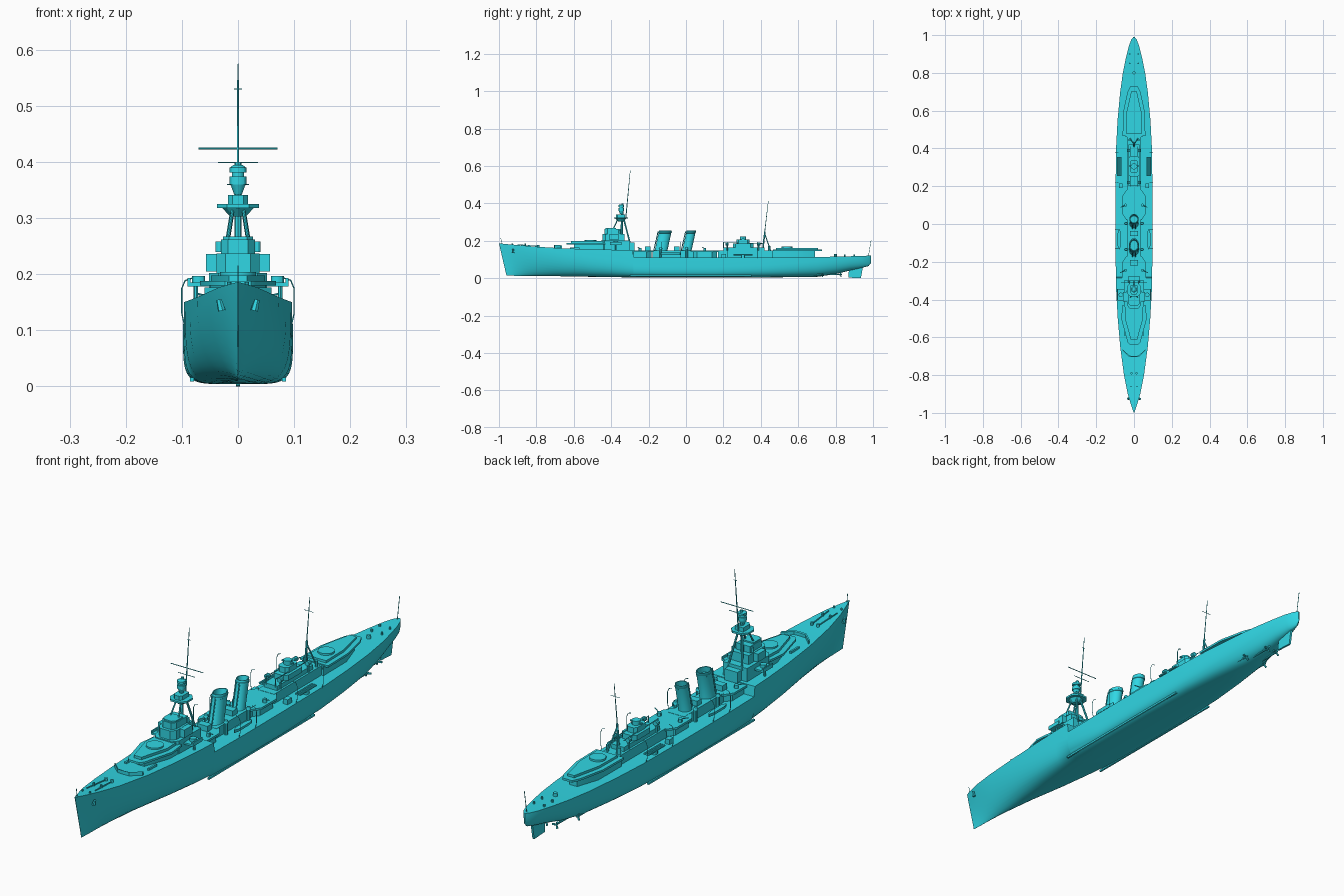
import bpy, bmesh, math
from mathutils import Vector

mat = bpy.data.materials.new("hull_paint")
mat.diffuse_color = (0.03, 0.68, 0.78, 1)


def add(name, verts, faces):
    me = bpy.data.meshes.new(name)
    me.from_pydata([tuple(v) for v in verts], [], faces)
    bm = bmesh.new()
    bm.from_mesh(me)
    bmesh.ops.recalc_face_normals(bm, faces=bm.faces)
    bm.to_mesh(me)
    bm.free()
    ob = bpy.data.objects.new(name, me)
    me.materials.append(mat)
    bpy.context.collection.objects.link(ob)
    return ob


def loft(name, rings):
    n = len(rings[0])
    faces = [(i * n + j, i * n + (j + 1) % n, (i + 1) * n + (j + 1) % n, (i + 1) * n + j)
             for i in range(len(rings) - 1) for j in range(n)]
    faces += [tuple(range(n)), tuple(range((len(rings) - 1) * n, len(rings) * n))]
    return add(name, [v for r in rings for v in r], faces)


def prism(name, half, z0, z1):
    """Symmetric plan outline (x >= 0 half given) extruded from z0 to z1."""
    pts = half + [(-x, y) for x, y in reversed(half) if x > 0]
    return loft(name, [[(x, y, z) for x, y in pts] for z in (z0, z1)])


def box(name, x0, x1, y0, y1, z0, z1, mirror=False):
    for s in ((1, -1) if mirror else (1,)):
        loft(name, [[(s * x0, y0, z), (s * x1, y0, z), (s * x1, y1, z), (s * x0, y1, z)] for z in (z0, z1)])


def block(name, w, y0, y1, z0, z1):
    box(name, -w, w, y0, y1, z0, z1)


def rod(name, a, b, r, r2=None, n=8):
    a, b = Vector(a), Vector(b)
    d = (b - a).normalized()
    u = d.orthogonal().normalized()
    v = d.cross(u)
    ang = [2 * math.pi * i / n for i in range(n)]
    return loft(name, [[p + (u * math.cos(t) + v * math.sin(t)) * q for t in ang]
                       for p, q in ((a, r), (b, r if r2 is None else r2))])


def drum(name, x, y, z0, z1, r, r2=None, n=12):
    return rod(name, (x, y, z0), (x, y, z1), r, r2, n)


# Hull: y, half beam, deck height, keel height, section fullness
stations = [(-1, .001, .186, .014, 1.2), (-.96, .015, .182, .013, 1.25), (-.9, .033, .177, .012, 1.4),
            (-.8, .053, .168, .011, 1.7), (-.65, .073, .159, .01, 2.3), (-.5, .086, .154, .007, 3.2),
            (-.36, .094, .151, .005, 4.2), (-.285, .096, .15, .004, 4.8), (-.28, .096, .112, .004, 4.8),
            (-.1, .098, .111, .004, 5.5), (.15, .098, .111, .004, 5.5), (.4, .095, .111, .004, 4.5),
            (.55, .087, .112, .005, 3.6), (.7, .073, .113, .007, 2.8), (.8, .059, .115, .022, 2.5),
            (.88, .043, .117, .042, 2.3), (.94, .028, .119, .055, 2.2), (.975, .015, .12, .064, 2),
            (.99, .003, .12, .08, 2)]
rings = []
for y, b, top, keel, n in stations:
    side = []
    for i in range(13):
        a = math.pi / 2 * i / 12
        x = b * max(math.cos(a), 0) ** (2 / n)
        d = math.sin(a) ** (2 / n)
        side.append((max(x, .0003), y + .04 * d * max(0, 1 - (y + 1) / .2), top - (top - keel) * d))
    rings.append(side + [(-x, yy, z) for x, yy, z in reversed(side)])
loft("hull", rings)

# Bilge keels, shafts, struts, propellers, rudder
for s in (1, -1):
    rod("bilge_keel", (s * .082, -.3, .012), (s * .082, .35, .012), .005, n=4)
    for x, y in ((.045, .72), (.022, .82)):
        rod("shaft", (s * x, y - .17, .018), (s * x, y, .02), .0035)
        rod("strut", (s * x, y - .015, .02), (s * x * .6, y - .02, .055), .003, n=4)
        rod("propeller_hub", (s * x, y, .02), (s * x, y + .015, .02), .005, .002)
        for k in range(3):
            t = k * math.tau / 3
            rod("blade", (s * x, y + .005, .02),
                (s * x + .015 * math.cos(t), y + .01, .02 + .015 * math.sin(t)), .003, .004, 4)
profile = [(.872, .06), (.868, .003), (.935, .0), (.947, .065)]
loft("rudder", [[(x, y, z) for y, z in profile] for x in (-.004, .004)])

# Foredeck fittings
for s in (1, -1):
    loft("breakwater", [[(s * x, y, z) for z in (.155, .176)] + [(s * x, y + .006, z) for z in (.174, .155)]
                        for x, y in ((0, -.705), (.025, -.703), (.06, -.67))])
    for y in (-.93, -.86):
        drum("bollard", s * .016, y, .165, .186, .004, n=8)
    drum("capstan", s * .013, -.79, .16, .178, .006)
    rod("anchor_chain", (s * .013, -.79, .171), (s * .018, -.9, .179), .0025, n=4)
    rod("anchor", (s * .034, -.925, .155), (s * .029, -.925, .135), .005, .007, 6)
    for y in (.85, .9):
        drum("stern_bollard", s * .022, y, .11, .126, .004, n=8)
    box("deck_locker", .045, .052, -.62, -.57, .15, .165, True)
drum("stern_capstan", 0, .8, .11, .128, .008)
rod("jackstaff", (0, -.985, .18), (0, -.99, .215), .0012, n=6)
rod("ensign_staff", (0, .975, .115), (0, .99, .205), .0013, n=6)

# Forward gun deck
prism("forward_gun_house", [(.018, -.6), (.05, -.49), (.05, -.44)], .145, .183)
prism("forward_gun_deck", [(.023, -.638), (.034, -.625), (.068, -.5), (.06, -.43)], .18, .188)
prism("forward_gun_shield", [(.016, -.615), (.048, -.5), (.045, -.44)], .187, .198)
rod("forward_barbette", (0, -.51, .19), (0, -.51, .204), .032, n=16)

# Bridge tower
prism("bridge_base", [(.035, -.455), (.052, -.435), (.052, -.3)], .14, .202)
prism("bridge_middle", [(.022, -.447), (.038, -.43), (.038, -.33)], .2, .237)
prism("bridge_top", [(.018, -.435), (.03, -.42), (.03, -.35)], .235, .262)
prism("bridge_roof", [(.016, -.43), (.027, -.417), (.027, -.375)], .26, .267)
box("bridge_wing_cabin", .036, .057, -.41, -.36, .205, .236, True)
box("wing_platform", .03, .09, -.405, -.345, .178, .185, True)
box("wing_bulwark", .085, .09, -.405, -.345, .185, .193, True)
block("bridge_rear_house", .028, -.335, -.275, .14, .19)
for s in (1, -1):
    drum("wing_gun_tub", s * .07, -.375, .184, .197, .012)
    drum("wing_support", s * .075, -.375, .145, .18, .004, n=6)
    drum("signal_lamp", s * .034, -.355, .24, .258, .006)
    rod("tripod_leg", (s * .03, -.3, .19), (s * .008, -.335, .325), .004)
    rod("front_leg", (s * .02, -.395, .25), (s * .008, -.36, .325), .003)

# Foremast with spotting tops
rod("foremast", (0, -.345, .2), (0, -.34, .4), .006)
prism("spotting_platform", [(.02, -.385), (.037, -.365), (.037, -.33), (.02, -.31)], .318, .325)
rod("platform_flare", (0, -.348, .303), (0, -.348, .32), .014, .03, 8)
prism("spotting_house", [(.01, -.375), (.018, -.365), (.018, -.325)], .324, .341)
rod("director_cone", (0, -.346, .342), (0, -.346, .36), .007, .014, 12)
drum("director_lower", 0, -.346, .36, .374, .016)
drum("director_neck", 0, -.346, .374, .381, .011)
drum("director_upper", 0, -.346, .381, .39, .016)
drum("director_cap", 0, -.346, .39, .395, .015, .008)
rod("topmast", (0, -.322, .32), (0, -.298, .575), .0028, .0012, 6)
rod("topmast_brace", (0, -.322, .322), (0, -.345, .326), .003, n=6)
rod("lower_yard", (-.036, -.315, .399), (.036, -.315, .399), .0012, n=6)
rod("upper_yard", (-.07, -.312, .424), (.07, -.312, .424), .0015, n=6)
rod("small_yard", (-.007, -.302, .53), (.007, -.302, .53), .001, n=6)

# Midship decks and houses
for y0, y1 in ((-.32, -.17), (.02, .18)):
    prism("octagonal_platform", [(.04, y0), (.063, y0 + .035), (.063, y1 - .035), (.04, y1)], .139, .147)
    prism("platform_house", [(.03, y0 + .015), (.052, y0 + .04), (.052, y1 - .04), (.03, y1 - .015)], .105, .14)
    for s in (1, -1):
        drum("platform_gun_base", s * .045, (y0 + y1) / 2, .146, .16, .008)
        rod("platform_gun", (s * .045, (y0 + y1) / 2, .158), (s * .072, (y0 + y1) / 2 - .012, .165), .002, n=6)
block("funnel_house", .034, -.18, .06, .105, .148)
for y in (-.205, -.05):
    block("vent_house", .022, y - .014, y + .014, .14, .168)

# Raked funnels with rims and recessed mouths
for y, rx, ry in ((-.135, .025, .034), (.003, .023, .025)):
    def ring(z, k):
        return [(k * rx * math.cos(t), y + (z - .14) * .22 + k * ry * math.sin(t), z)
                for t in [math.tau * i / 20 for i in range(20)]]
    loft("funnel", [ring(z, k) for z, k in ((.14, 1.12), (.152, 1), (.24, 1), (.241, 1.06), (.248, 1.06),
                                            (.249, 1), (.256, .98), (.256, .85), (.235, .8))])
    for s in (1, -1):
        rod("steam_pipe", (s * .008, y - ry - .004, .145), (s * .008, y - ry + .02, .25), .0025, n=6)
        drum("side_vent", s * .043, y, .11, .158, .007, n=10)
        drum("vent_cowl", s * .043, y, .156, .166, .009, .006, 10)

# Side tubes, boats and davits
for s in (1, -1):
    for x in (.07, .078, .086):
        rod("launch_tube", (s * x, .255, .126), (s * x, .355, .126), .004)
    drum("tube_mount", s * .078, .305, .108, .124, .012)
    for y in (-.13, -.03, .22, .38):
        pts = [(.095, .108), (.1, .13), (.1, .175), (.094, .189), (.082, .193)]
        for a, b in zip(pts, pts[1:]):
            rod("davit", (s * a[0], y, a[1]), (s * b[0], y, b[1]), .0012, n=5)
    loft("ship_boat", [[(s * (.078 + dx * w), y, .121 + dz) for dx, dz in ((-1, .016), (1, .016), (.6, .004), (-.6, .004))]
                       for y, w in ((-.135, .001), (-.115, .009), (-.05, .009), (-.028, .002))])
    box("side_locker", .06, .08, .19, .215, .108, .13, True)

# Aft superstructure and control position
block("aft_house", .036, .17, .5, .105, .148)
block("aft_upper_house", .028, .2, .42, .147, .165)
prism("aft_control_base", [(.02, .25), (.032, .265), (.032, .345), (.02, .36)], .164, .185)
prism("aft_control_top", [(.012, .27), (.022, .28), (.022, .33), (.012, .34)], .184, .206)
drum("aft_director", 0, .305, .205, .222, .016)
rod("range_finder", (-.024, .305, .213), (.024, .305, .213), .004)
for s in (1, -1):
    for y in (.22, .39):
        drum("searchlight_stand", s * .028, y, .145, .176, .004, n=6)
        rod("searchlight", (s * .028, y - .008, .183), (s * .028, y + .008, .183), .009, n=10)
    rod("boat_boom", (s * .02, .2, .19), (s * .02, .41, .185), .0018, n=5)
    drum("boom_post", s * .02, .2, .16, .192, .002, n=6)
    rod("aft_mast_leg", (s * .022, .455, .14), (0, .42, .24), .0028, n=6)
    drum("aft_vent", s * .025, .445, .14, .172, .006)
rod("aft_mast", (0, .41, .15), (0, .422, .25), .004, n=8)
rod("aft_topmast", (0, .42, .24), (0, .44, .412), .002, .0012, 6)
rod("aft_yard", (-.02, .434, .36), (.02, .434, .36), .001, n=5)

# Aft gun deck
prism("aft_gun_house", [(.045, .46), (.045, .6), (.016, .69)], .105, .148)
prism("aft_gun_deck", [(.06, .465), (.058, .59), (.034, .7), (.02, .728)], .144, .152)
prism("aft_gun_shield", [(.042, .48), (.04, .59), (.014, .705)], .151, .161)
drum("aft_barbette", 0, .54, .15, .168, .03, n=16)

for ob in bpy.context.scene.objects:
    ob.select_set(True)
    bpy.context.view_layer.objects.active = ob
bpy.ops.object.shade_smooth_by_angle(angle=math.radians(30))
